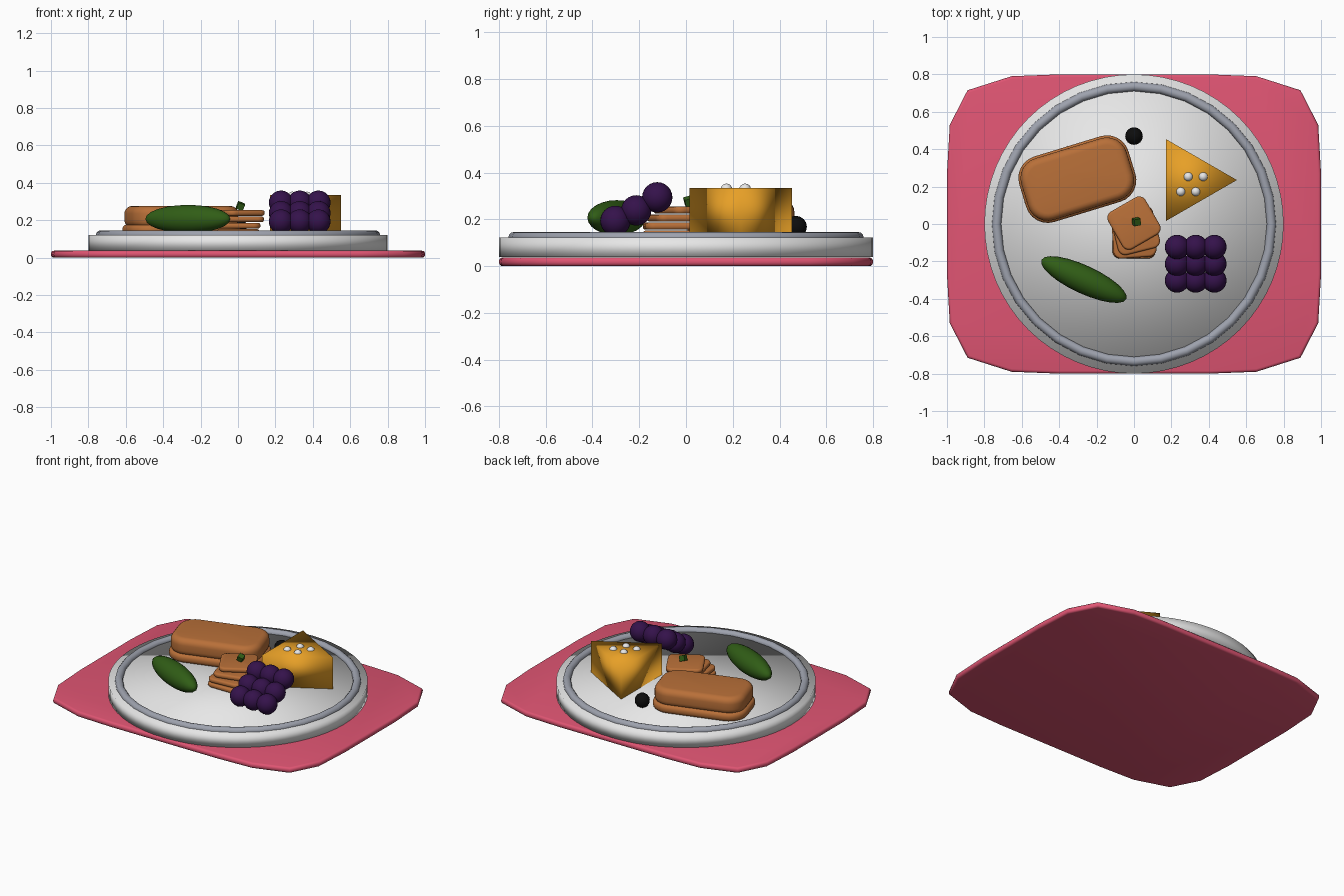
import bpy, bmesh, math
from math import radians, cos, sin, pi

cube = bpy.data.objects.get("Cube")
if cube:
    bpy.data.objects.remove(cube, do_unlink=True)


def material(name, r, g, b):
    m = bpy.data.materials.new(name)
    m.use_nodes = True
    m.diffuse_color = (r, g, b, 1)
    m.node_tree.nodes["Principled BSDF"].inputs["Base Color"].default_value = (r, g, b, 1)
    return m


PINK = material("pink cloth", 0.74, 0.09, 0.17)
WHITE = material("white", 0.82, 0.82, 0.82)
GREY = material("rim grey", 0.34, 0.36, 0.42)
BROWN = material("baked brown", 0.48, 0.16, 0.04)
GREEN = material("pickle green", 0.03, 0.11, 0.008)
PURPLE = material("grape purple", 0.035, 0.006, 0.07)
ORANGE = material("cheese orange", 0.8, 0.35, 0.02)
BLACK = material("olive black", 0.004, 0.004, 0.004)


def finish(name, mat):
    """Name, colour and smooth the object just added."""
    obj = bpy.context.object
    obj.name = name
    obj.data.materials.append(mat)
    bpy.ops.object.shade_smooth()
    return obj


def ball(name, mat, loc, radius, scale=(1, 1, 1), turn=0, segments=24):
    bpy.ops.mesh.primitive_uv_sphere_add(segments=segments, ring_count=segments // 2,
                                         radius=radius, location=loc,
                                         rotation=(0, 0, turn))
    bpy.context.object.scale = scale
    return finish(name, mat)


def slab(name, mat, outline, centre, z0, z1, bevel, turn=0, segments=3):
    """Extruded outline with rounded top and bottom edges."""
    bm = bmesh.new()
    base = bm.faces.new([bm.verts.new((x, y, z0)) for x, y in outline])
    top = bmesh.ops.extrude_face_region(bm, geom=[base])["geom"]
    bmesh.ops.translate(bm, vec=(0, 0, z1 - z0),
                        verts=[v for v in top if isinstance(v, bmesh.types.BMVert)])
    bmesh.ops.recalc_face_normals(bm, faces=bm.faces)
    rims = [e for e in bm.edges if abs(e.verts[0].co.z - e.verts[1].co.z) < 1e-5]
    bmesh.ops.bevel(bm, geom=rims, offset=bevel, segments=segments, profile=0.5,
                    affect='EDGES', clamp_overlap=True)
    mesh = bpy.data.meshes.new(name)
    bm.to_mesh(mesh)
    bm.free()
    obj = bpy.data.objects.new(name, mesh)
    obj.location = (*centre, 0)
    obj.rotation_euler.z = turn
    mesh.materials.append(mat)
    bpy.context.collection.objects.link(obj)
    bpy.ops.object.select_all(action='DESELECT')
    obj.select_set(True)
    bpy.context.view_layer.objects.active = obj
    bpy.ops.object.shade_smooth_by_angle(angle=radians(50))
    return obj


def rounded_rect(a, b, r, steps=6):
    points = []
    for k, (sx, sy) in enumerate([(1, 1), (-1, 1), (-1, -1), (1, -1)]):
        for i in range(steps + 1):
            t = (k + i / steps) * pi / 2
            points.append((sx * (a - r) + r * cos(t), sy * (b - r) + r * sin(t)))
    return points


# Placemat: one corner of the outline, mirrored to the other three
corner = [(1, 0.27), (0.985, 0.53), (0.89, 0.715), (0.655, 0.79), (0.4, 0.8)]
half = corner + [(-x, y) for x, y in reversed(corner)]
slab("placemat", PINK, half + [(-x, -y) for x, y in half], (0, 0), 0, 0.037, 0.015)

# Plate and its rim
bpy.ops.mesh.primitive_cylinder_add(vertices=64, radius=0.8, depth=0.083,
                                    location=(0, 0, 0.0805))
finish("plate", WHITE)
bpy.ops.mesh.primitive_torus_add(major_radius=0.735, minor_radius=0.025,
                                 major_segments=32, minor_segments=12,
                                 location=(0, 0, 0.121))
finish("plate_rim", GREY)

# Loaf of bread: wide base with a taller crust on it
loaf, tilt = (-0.303, 0.24), radians(17)
slab("bread_base", BROWN, rounded_rect(0.305, 0.183, 0.12), loaf, 0.12, 0.176, 0.022, tilt)
slab("bread_crust", BROWN, rounded_rect(0.294, 0.172, 0.11), loaf, 0.16, 0.276, 0.04, tilt, 5)

# Stack of crackers, each turned a little further
stack = [(0, -0.07, 0), (0, -0.065, 4), (0.008, -0.035, 14), (0, 0.005, 30)]
for i, (x, y, angle) in enumerate(stack):
    z = 0.122 + i * 0.034
    slab(f"cracker_{i + 1}", BROWN, rounded_rect(0.115, 0.115, 0.04), (x, y),
         z, z + 0.03, 0.012, radians(angle))

# Herb garnish
bpy.ops.mesh.primitive_cube_add(size=0.036, location=(0.013, 0.012, 0.276),
                                rotation=(0.3, 0.35, 0.2))
garnish = bpy.context.object
garnish.name = "herb_garnish"
garnish.data.materials.append(GREEN)

# Pickle and olive
ball("pickle", GREEN, (-0.268, -0.297, 0.207), 0.25, (1, 0.3, 0.3), radians(-24.8))
ball("olive", BLACK, (0, 0.47, 0.168), 0.047, segments=16)

# Grapes in three rising rows
for row, (y, z) in enumerate([(-0.302, 0.193), (-0.213, 0.238), (-0.123, 0.294)]):
    for col in range(3):
        ball(f"grape_{row + 1}_{col + 1}", PURPLE, (0.23 + col * 0.1, y, z), 0.065)

# Cheese wedge with white spots
bpy.ops.mesh.primitive_cylinder_add(vertices=3, radius=0.253, depth=0.214,
                                    location=(0.297, 0.235, 0.228),
                                    rotation=(0, 0, radians(-90)))
finish("cheese_wedge", ORANGE)
for i, (x, y) in enumerate([(0.29, 0.253), (0.37, 0.253), (0.25, 0.173), (0.33, 0.173)]):
    ball(f"cheese_spot_{i + 1}", WHITE, (x, y, 0.328), 0.025, segments=16)
